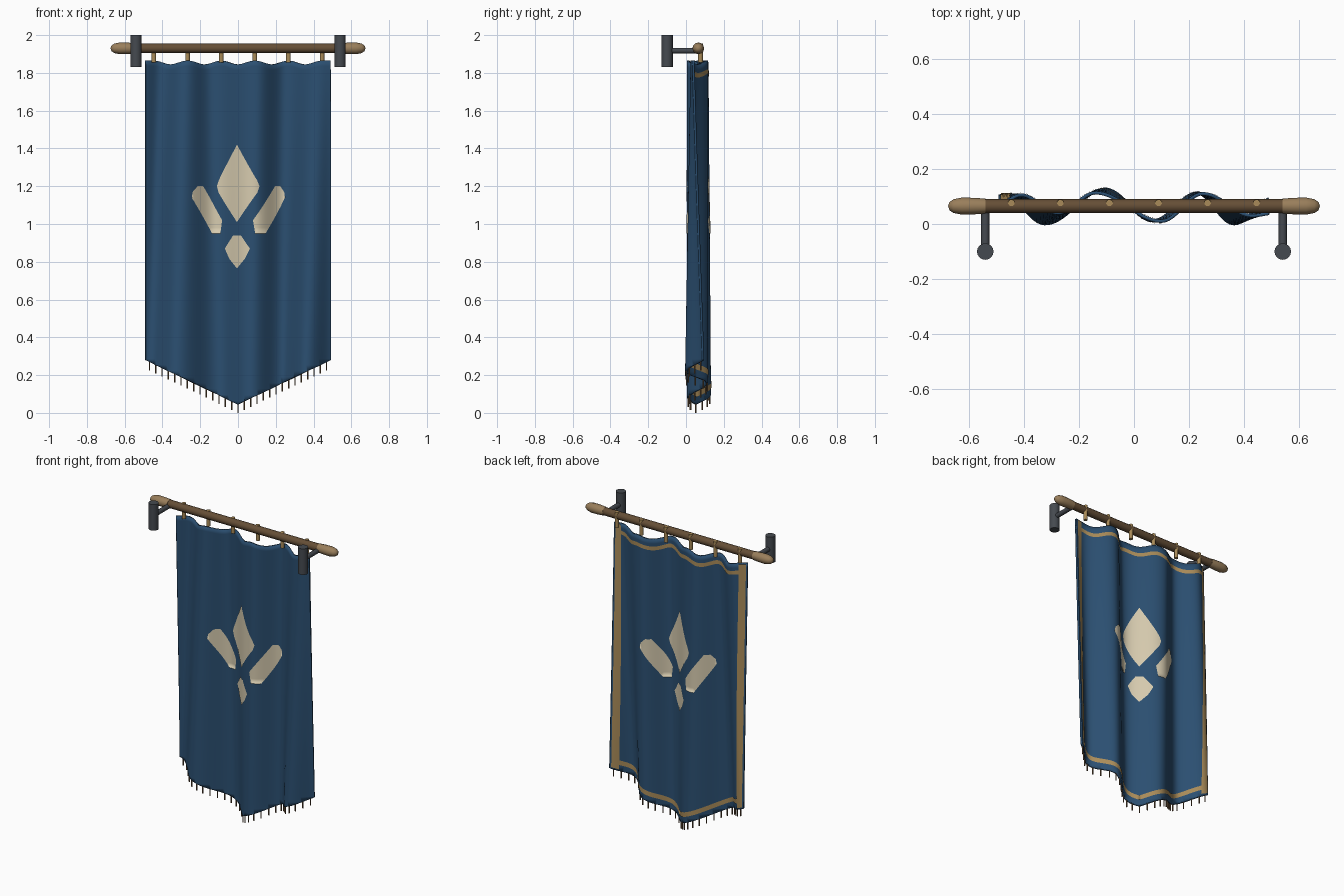
import bpy, bmesh, math
from mathutils import Vector, Matrix

if "Cube" in bpy.data.objects:
    bpy.data.objects.remove(bpy.data.objects["Cube"], do_unlink=True)


def material(name, rgb):
    m = bpy.data.materials.new(name)
    m.use_nodes = True
    m.diffuse_color = (*rgb, 1)
    m.node_tree.nodes["Principled BSDF"].inputs["Base Color"].default_value = (*rgb, 1)
    return m


BLUE = material("blue cloth", (0.024, 0.078, 0.165))
CREAM = material("cream emblem", (0.68, 0.6, 0.43))
GOLD = material("gold trim", (0.40, 0.26, 0.10))
WOOD = material("dark wood", (0.13, 0.077, 0.037))
PALE = material("pale wood", (0.32, 0.21, 0.105))
IRON = material("iron", (0.06, 0.068, 0.08))
BROWN = material("brown fringe", (0.17, 0.10, 0.05))

HALF, TOP, SIDE_LOW, TIP = 0.49, 1.865, 0.28, 0.045
ROD_Y, ROD_Z = 0.065, 1.93
RING_X = [-0.445 + 0.178 * i for i in range(6)]
# Fold crests and valleys (x, y) at the top and at the hem
TOP_FOLDS = [(-0.51, 0.055), (-0.41, 0.105), (-0.275, 0.04), (-0.14, 0.113),
             (0.1, 0.01), (0.25, 0.11), (0.43, 0.03), (0.51, 0.04)]
LOW_FOLDS = [(-0.51, 0.1), (-0.475, 0.105), (-0.325, 0), (-0.105, 0.126),
             (0.07, 0.012), (0.23, 0.112), (0.36, 0), (0.51, 0.1)]


def finish(bm, name, mat, sharp=None):
    me = bpy.data.meshes.new(name)
    bm.to_mesh(me)
    bm.free()
    ob = bpy.data.objects.new(name, me)
    bpy.context.collection.objects.link(ob)
    me.materials.append(mat)
    for p in me.polygons:
        p.use_smooth = True
    if sharp:
        me.set_sharp_from_angle(angle=math.radians(sharp))
    return ob


# Cloth shape: cosine folds that drift sideways from the top to the hem
def fold(x, z):
    k = max(0, min(1, (TOP - z) / (TOP - 0.15)))
    knots = [Vector(a).lerp(Vector(b), k) for a, b in zip(TOP_FOLDS, LOW_FOLDS)]
    for a, b in zip(knots, knots[1:]):
        if x <= b.x:
            t = (x - a.x) / (b.x - a.x)
            return a.y + (b.y - a.y) * (1 - math.cos(math.pi * t)) / 2
    return b.y


def on_cloth(x, z, off):
    e = 0.004
    fx = (fold(x + e, z) - fold(x - e, z)) / (2 * e)
    fz = (fold(x, z + e) - fold(x, z - e)) / (2 * e)
    sag = 0
    if abs(x) < 0.445:
        sag = 0.02 * math.sin(math.pi * (x + 0.445) / 0.178) ** 2
    z_new = z - sag * max(0, min(1, (z - 1.6) / 0.2))
    return Vector((x, fold(x, z), z_new)) + Vector((fx, -1, fz)).normalized() * off


def hem(x):
    return TIP + (SIDE_LOW - TIP) * abs(x) / HALF


# Convex outline (counter-clockwise in x, z) cut from a grid and draped on the folds
def panel(name, outline, mat, off=0.0):
    bm = bmesh.new()
    bmesh.ops.create_grid(bm, x_segments=80, y_segments=60, size=1)
    for v in bm.verts:
        v.co = (v.co.x * 0.5, v.co.y * 0.95 + 0.95, 0)
    for (x0, z0), (x1, z1) in zip(outline, outline[1:] + outline[:1]):
        bmesh.ops.bisect_plane(bm, geom=bm.verts[:] + bm.edges[:] + bm.faces[:],
                               plane_co=(x0, z0, 0), plane_no=(z1 - z0, x0 - x1, 0),
                               clear_outer=True)
    for v in bm.verts:
        v.co = on_cloth(v.co.x, v.co.y, off)
    if off < 0:
        bmesh.ops.reverse_faces(bm, faces=bm.faces[:])
    return finish(bm, name, mat)


def mirrored(outline):
    return [(-x, z) for x, z in reversed(outline)]


cloth = panel("cloth", [(-HALF, TOP), (-HALF, SIDE_LOW), (0, TIP), (HALF, SIDE_LOW), (HALF, TOP)], BLUE)
thick = cloth.modifiers.new("thickness", "SOLIDIFY")
thick.thickness, thick.offset = 0.012, 0

# Emblem on both faces
upper = [(0, 1.01), (0.1, 1.165), (0.11, 1.2), (0.1, 1.23), (0, 1.42)]
upper += [(-x, z) for x, z in reversed(upper[1:-1])]
lower = [(0, 0.765), (0.04, 0.815), (0.065, 0.87), (0.02, 0.94),
         (-0.02, 0.94), (-0.065, 0.87), (-0.04, 0.815)]
wing = [(0.09, 0.95), (0.14, 0.95), (0.25, 1.14), (0.245, 1.17), (0.22, 1.2), (0.19, 1.2), (0.08, 1.02)]
for face, off in (("front", 0.009), ("back", -0.009)):
    panel(face + "_upper_diamond", upper, CREAM, off)
    panel(face + "_lower_diamond", lower, CREAM, off)
    panel(face + "_left_bar", wing, CREAM, off)
    panel(face + "_right_bar", mirrored(wing), CREAM, off)

# Gold border on the back face
IN, OUT = 0.445, 0.48
side = [(IN, hem(IN) + 0.012), (OUT, hem(OUT) + 0.012), (OUT, TOP - 0.005), (IN, TOP - 0.005)]
low = [(0, TIP + 0.04), (IN, hem(IN) + 0.04), (IN, hem(IN) + 0.07), (0, TIP + 0.07)]
for label, shape in (("side", side), ("hem", low)):
    panel("left_" + label + "_trim", shape, GOLD, -0.0085)
    panel("right_" + label + "_trim", mirrored(shape), GOLD, -0.0085)
panel("top_trim", [(-IN, 1.795), (IN, 1.795), (IN, 1.82), (-IN, 1.82)], GOLD, -0.0085)


# Round bars joining two points, several per object
def bars(name, pairs, radius, mat, sides=16):
    bm = bmesh.new()
    for a, b in pairs:
        a, b = Vector(a), Vector(b)
        turn = (b - a).to_track_quat("Z", "Y").to_matrix().to_4x4()
        bmesh.ops.create_cone(bm, cap_ends=True, segments=sides, radius1=radius, radius2=radius,
                              depth=(b - a).length, matrix=Matrix.Translation((a + b) / 2) @ turn)
    return finish(bm, name, mat, 40)


bars("rod", [((-0.56, ROD_Y, ROD_Z), (0.56, ROD_Y, ROD_Z))], 0.025, WOOD, 12)
bars("hanging_loops", [((x, 0.077, 1.855), (x, 0.077, 1.956)) for x in RING_X], 0.0125, GOLD, 10)

# Fringe along the hem
strands = []
for i in range(-14, 15):
    p = on_cloth(i * 0.0335, hem(i * 0.0335), 0)
    strands.append((p + Vector((0, 0, 0.006)), p - Vector((0, 0, 0.045))))
bars("fringe", strands, 0.004, BROWN, 6)

# Rod ends and wall brackets
PROFILE = [(0.54, 0), (0.54, 0.027), (0.58, 0.03), (0.625, 0.031), (0.655, 0.025), (0.67, 0.015), (0.675, 0)]
for label, s in (("left", 1), ("right", -1)):
    bm = bmesh.new()
    pts = [bm.verts.new((s * x, ROD_Y, ROD_Z + r)) for x, r in PROFILE]
    edges = [bm.edges.new(pair) for pair in zip(pts, pts[1:])]
    bmesh.ops.spin(bm, geom=pts + edges, cent=(0, ROD_Y, ROD_Z), axis=(1, 0, 0),
                   angle=math.tau, steps=12, use_merge=True)
    bmesh.ops.remove_doubles(bm, verts=bm.verts[:], dist=0.0001)
    bmesh.ops.recalc_face_normals(bm, faces=bm.faces[:])
    finish(bm, label + "_rod_end", PALE, 40)
    x = s * 0.54
    bars(label + "_bracket_post", [((x, -0.1, 1.83), (x, -0.1, 2.0))], 0.03, IRON)
    bars(label + "_bracket_arm", [((x, -0.1, 1.918), (x, ROD_Y, 1.918))], 0.015, IRON)
